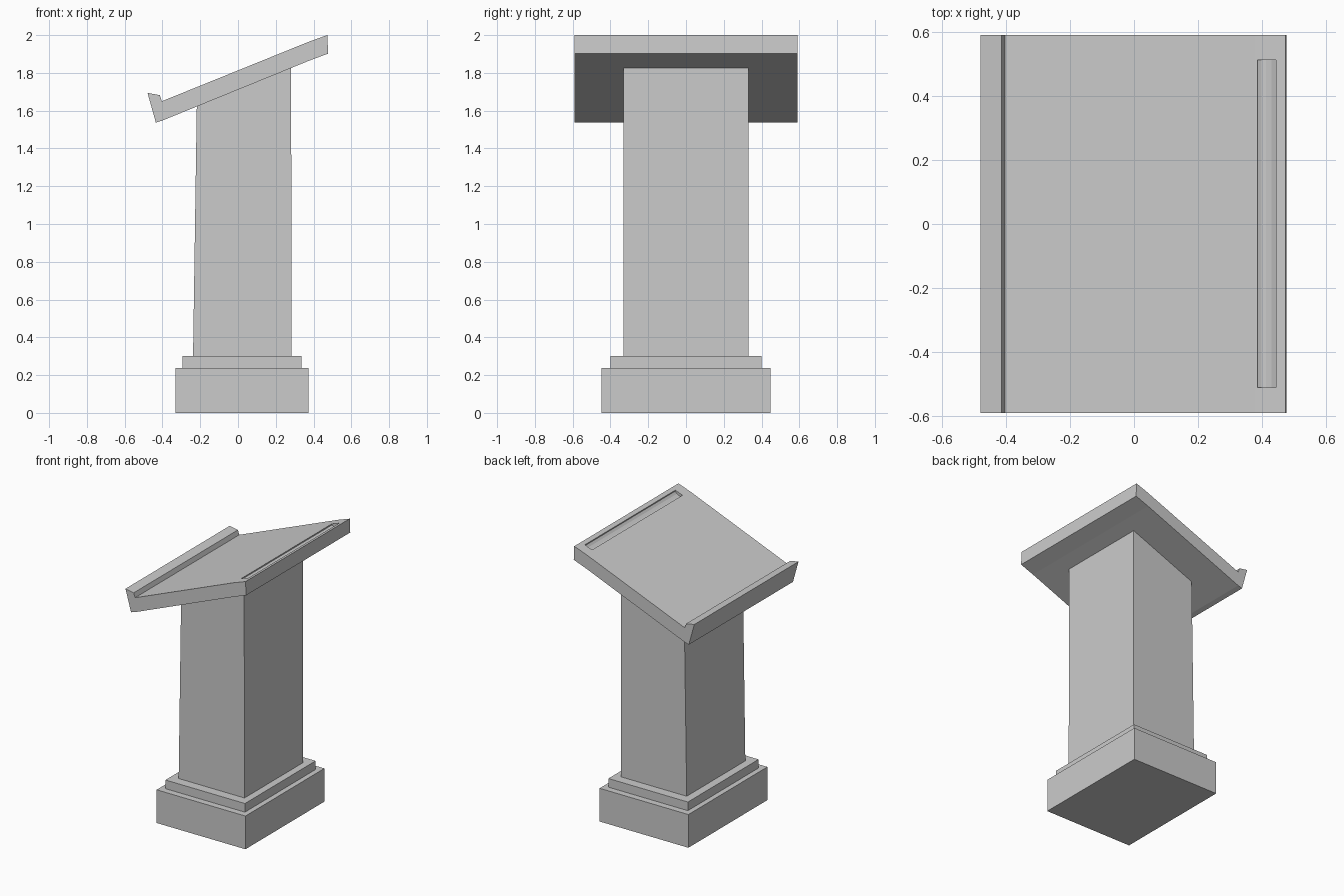
import bpy
import bmesh

if "Cube" in bpy.data.objects:
    bpy.data.objects.remove(bpy.data.objects["Cube"])


def prism(name, profile, y0, y1):
    """Extrude a closed x-z profile along y."""
    bm = bmesh.new()
    face = bm.faces.new([bm.verts.new((x, y0, z)) for x, z in profile])
    ext = bmesh.ops.extrude_face_region(bm, geom=[face])
    verts = [g for g in ext["geom"] if isinstance(g, bmesh.types.BMVert)]
    bmesh.ops.translate(bm, verts=verts, vec=(0, y1 - y0, 0))
    bmesh.ops.recalc_face_normals(bm, faces=bm.faces)
    mesh = bpy.data.meshes.new(name)
    bm.to_mesh(mesh)
    bm.free()
    obj = bpy.data.objects.new(name, mesh)
    bpy.context.collection.objects.link(obj)
    return obj


def box(name, x0, x1, half_y, z0, z1):
    return prism(name, [(x0, z0), (x1, z0), (x1, z1), (x0, z1)], -half_y, half_y)


# Stepped plinth
box("base_block", -0.332, 0.372, 0.447, 0.0, 0.238)
box("base_step", -0.295, 0.335, 0.40, 0.238, 0.30)

# Slightly tapered column, cut to the slope of the desk
prism("column", [(-0.238, 0.30), (0.284, 0.30), (0.281, 1.835), (-0.218, 1.635)],
      -0.332, 0.332)

# Sloping reading desk with book lip
desk = prism("reading_desk", [
    (-0.435, 1.537), (-0.402, 1.547), (0.375, 1.864), (0.477, 1.902),
    (0.473, 2.0), (0.38, 1.967), (-0.403, 1.65), (-0.414, 1.682), (-0.479, 1.694)],
    -0.59, 0.59)

# Shallow pen groove near the upper edge
cutter = prism("groove_cutter", [
    (0.385, 2.1), (0.385, 1.960), (0.398, 1.955), (0.413, 1.957),
    (0.430, 1.967), (0.443, 1.982), (0.443, 2.1)], -0.511, 0.513)
cutter.hide_render = True
cutter.hide_set(True)
groove = desk.modifiers.new("pen_groove", "BOOLEAN")
groove.operation = "DIFFERENCE"
groove.solver = "EXACT"
groove.object = cutter
